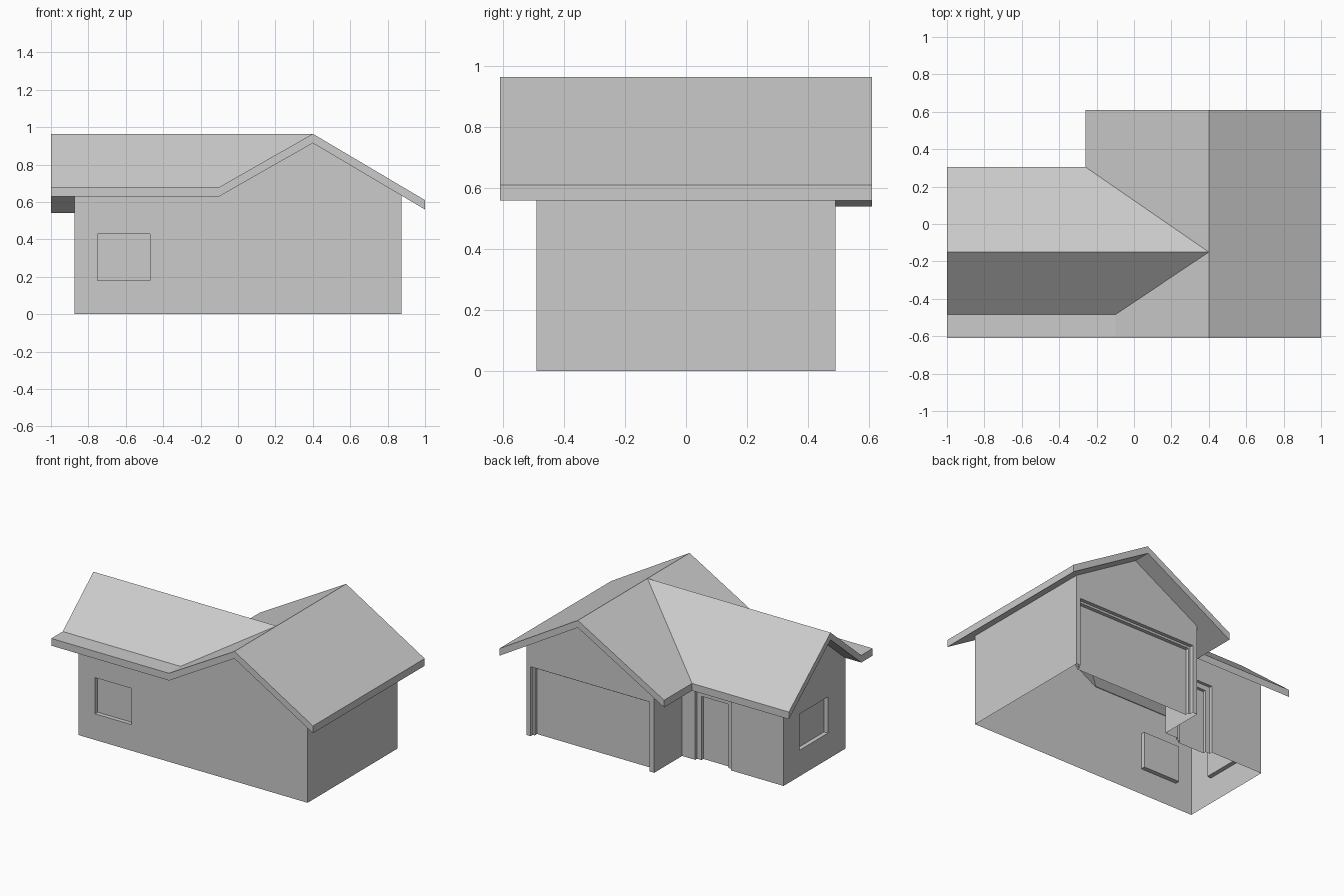
import bpy, bmesh
from mathutils import Vector

if "Cube" in bpy.data.objects:
    bpy.data.objects.remove(bpy.data.objects["Cube"])

UP = Vector((0, 0, 1))


def finish(name, bm):
    me = bpy.data.meshes.new(name)
    bm.to_mesh(me)
    bm.free()
    ob = bpy.data.objects.new(name, me)
    bpy.context.collection.objects.link(ob)
    return ob


def wall(name, origin, direction, profile, openings=()):
    """Sheet wall; profile is (u, z) seen from outside, openings are recessed in steps."""
    o, d = Vector(origin), Vector(direction)
    n = d.cross(UP)
    at = lambda u, z, depth=0: o + d * u + UP * z - n * depth
    bm = bmesh.new()
    bm.faces.new([bm.verts.new(at(u, z)) for u, z in profile])
    # cut the opening outlines and remove the faces inside
    for u0, u1, z0, z1, steps in openings:
        for co, no in ((at(u0, 0), d), (at(u1, 0), d), (at(0, z0), UP), (at(0, z1), UP)):
            bmesh.ops.bisect_plane(bm, geom=bm.verts[:] + bm.edges[:] + bm.faces[:],
                                   plane_co=co, plane_no=no, dist=1e-5)
        inside = [f for f in bm.faces
                  if u0 < (f.calc_center_median() - o).dot(d) < u1
                  and z0 < f.calc_center_median().z < z1]
        bmesh.ops.delete(bm, geom=inside, context='FACES')
    # jambs, frame steps and the closing panel
    for u0, u1, z0, z1, steps in openings:
        door = z0 == 0
        prev = None
        for inset, depth in [(0, 0)] + steps:
            zb = 0 if door else z0 + inset
            zt, a, b = z1 - inset, u0 + inset, u1 - inset
            loop = [bm.verts.new(at(u, z, depth)) for u, z in ((a, zb), (b, zb), (b, zt), (a, zt))]
            if prev:
                for i in range(1 if door else 0, 4):
                    j = (i + 1) % 4
                    bm.faces.new((prev[i], prev[j], loop[j], loop[i]))
            prev = loop
        bm.faces.new(prev)
    bmesh.ops.remove_doubles(bm, verts=bm.verts[:], dist=1e-4)
    return finish(name, bm)


def gable(u0, z0, um, zm, u1, z1):
    return [(u0, 0), (u1, 0), (u1, z1), (um, zm), (u0, z0)]


def flat(u0, u1, z):
    return [(u0, 0), (u1, 0), (u1, z), (u0, z)]


window = [(0, .03)]
garage = [(0, .025), (.015, .025), (.015, .05)]
entry = [(0, .02), (.035, .02), (.035, .04)]

# Walls
wall("front_wall", (0, -.49, 0), (1, 0, 0),
     [(-.875, 0), (.875, 0), (.875, .634), (.4, .915), (-.1, .63), (-.875, .63)],
     [(-.75, -.47, .18, .43, window)])
wall("right_wall", (.875, 0, 0), (0, 1, 0), flat(-.49, .49, .634))
wall("garage_wall", (0, .49, 0), (-1, 0, 0),
     gable(-.875, .634, -.4, .915, .1, .631), [(-.845, .065, 0, .48, garage)])
wall("garage_side_wall", (-.1, 0, 0), (0, -1, 0), flat(-.49, -.185, .631))
wall("entry_wall", (0, .185, 0), (-1, 0, 0), flat(.1, .875, .639),
     [(.2, .475, 0, .475, entry)])
wall("left_wall", (-.875, 0, 0), (0, -1, 0),
     gable(-.185, .639, .15, .915, .49, .63), [(-.01, .3, .18, .43, window)])

# Roof: two crossing gables with a flat front eave, thickened straight down
pts = dict(A=(-1, -.61, .68), B=(-.1, -.61, .68), C=(.4, -.61, .965), D=(1, -.61, .61),
           E=(-1, -.485, .68), F=(-.1, -.485, .68), G=(-1, -.15, .965), H=(.4, -.15, .965),
           I=(-1, .305, .59), J=(-.26, .305, .59), K=(1, .61, .61), L=(.4, .61, .965),
           M=(-.26, .61, .59))
bm = bmesh.new()
v = {k: bm.verts.new(p) for k, p in pts.items()}
for f in ("ABFE", "BCHF", "EFHG", "GHJI", "CDKLH", "HLMJ"):
    bm.faces.new([v[k] for k in f])
low = bmesh.ops.duplicate(bm, geom=bm.faces[:])["vert_map"]
rim = "ABCDKLMJIGE"
bottom = {k: low[v[k]] for k in v}
for k in bottom:
    bottom[k].co.z -= .05
for a, b in zip(rim, rim[1:] + rim[0]):
    bm.faces.new((v[b], v[a], bottom[a], bottom[b]))
bmesh.ops.recalc_face_normals(bm, faces=bm.faces[:])
finish("roof", bm)
